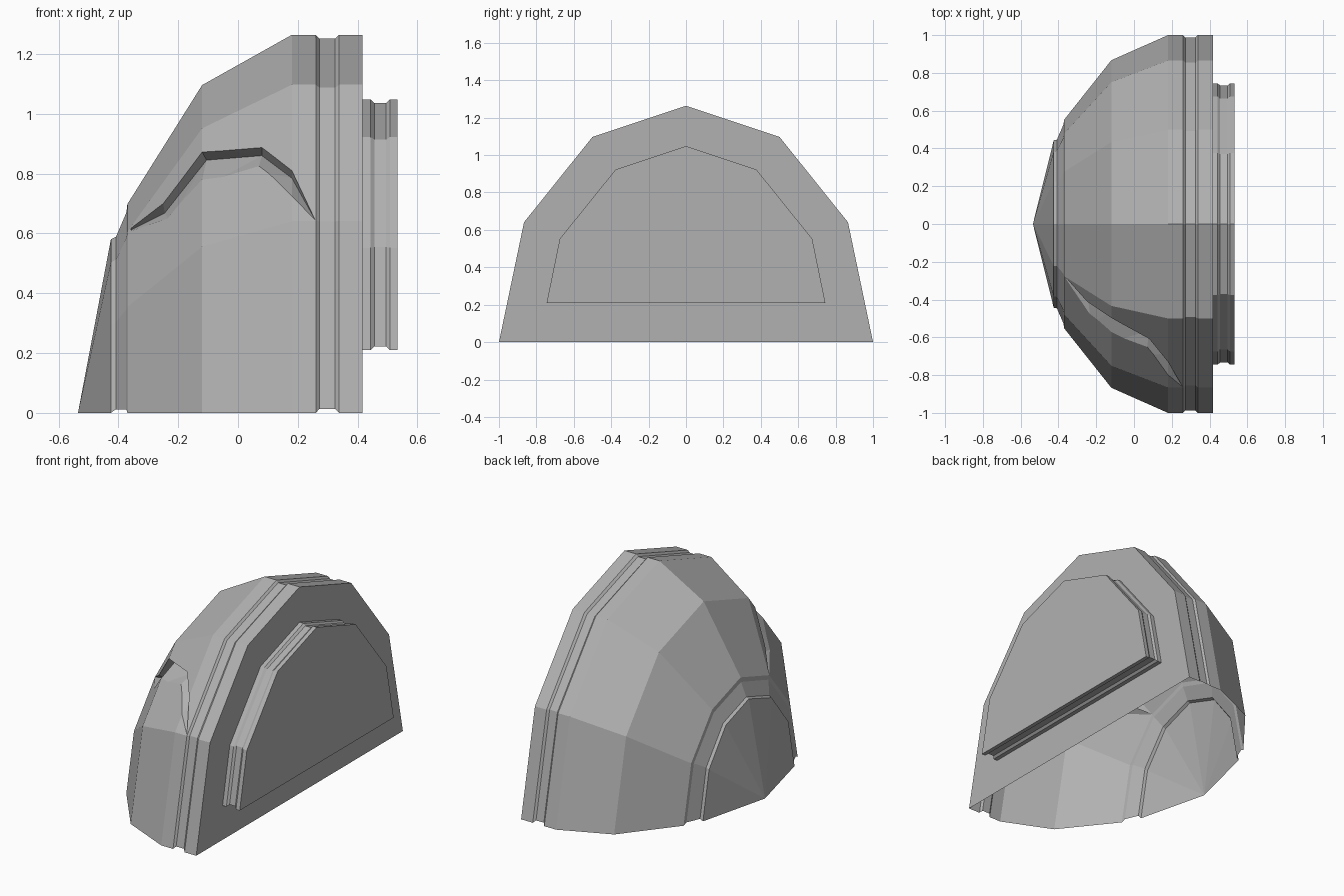
import bpy, bmesh
from mathutils import Vector

if "Cube" in bpy.data.objects:
    bpy.data.objects.remove(bpy.data.objects["Cube"])

grey = bpy.data.materials.new("mid_grey")
grey.diffuse_color = (0.44, 0.44, 0.44, 1)
grey.use_nodes = True
grey.node_tree.nodes["Principled BSDF"].inputs["Base Color"].default_value = grey.diffuse_color


def make_object(name, bm):
    bmesh.ops.recalc_face_normals(bm, faces=bm.faces[:])
    mesh = bpy.data.meshes.new(name)
    bm.to_mesh(mesh)
    bm.free()
    mesh.materials.append(grey)
    obj = bpy.data.objects.new(name, mesh)
    bpy.context.collection.objects.link(obj)
    return obj


def loft(name, rings, triangulate=False):
    """Bridge closed rings; a single-point ring makes a tip, other ends are capped."""
    bm = bmesh.new()
    loops = [[bm.verts.new(p) for p in ring] for ring in rings]
    for a, b in zip(loops, loops[1:]):
        n = max(len(a), len(b))
        for i in range(n):
            j = (i + 1) % n
            if len(a) == 1:
                bm.faces.new((a[0], b[j], b[i]))
            elif len(b) == 1:
                bm.faces.new((a[i], a[j], b[0]))
            else:
                bm.faces.new((a[i], a[j], b[j], b[i]))
    for end in (loops[0], loops[-1]):
        if len(end) > 1:
            bm.faces.new(end)
    if triangulate:
        bmesh.ops.triangulate(bm, faces=bm.faces[:])
    return make_object(name, bm)


def mirrored(half, top):
    return half + [(0, top)] + [(-y, z) for y, z in reversed(half)]


arch_profile = mirrored([(1, 0), (0.866, 0.507), (0.5, 0.868)], 1)


def arch(x, s, inset=0.0, width=1.0):
    return [(x, y * width * (s - inset), inset + z * (s * 1.264 - 2 * inset))
            for y, z in arch_profile]


# Faceted half-dome shell with two recessed seams
body = loft("dome_shell", [[(-0.535, 0, 0)]] + [arch(*r) for r in (
    (-0.425, 0.459, 0, 0.965), (-0.408, 0.475, 0.012, 0.965),
    (-0.373, 0.54, 0.012), (-0.37, 0.552),
    (-0.12, 0.867), (0.18, 1), (0.26, 1), (0.272, 1, 0.013), (0.325, 1, 0.013),
    (0.338, 1), (0.417, 1))])

# Connector plug on the flat side
plug_profile = mirrored([(0.745, 0.21), (0.675, 0.552), (0.377, 0.922)], 1.048)


def plug_ring(x, inset):
    ky, kz = 1 - inset / 0.745, 1 - inset / 0.419
    return [(x, y * ky, 0.629 + (z - 0.629) * kz) for y, z in plug_profile]


loft("connector_plug", [plug_ring(*r) for r in (
    (0.415, 0), (0.443, 0), (0.456, 0.012), (0.495, 0.012), (0.508, 0), (0.533, 0))])

# Curved V groove on the front side only: (upper edge, valley, lower edge) in x, z
stations = [
    ((-0.25, 0.70), (-0.245, 0.668), (-0.235, 0.65)),
    ((-0.12, 0.872), (-0.105, 0.845), (-0.12, 0.78)),
    ((0.08, 0.887), (0.08, 0.86), (0.07, 0.825)),
    ((0.18, 0.81), (0.18, 0.785), (0.18, 0.725)),
]
bpy.context.view_layer.update()


def on_shell(x, z):
    return body.ray_cast(Vector((x, -3, z)), Vector((0, 1, 0)))[1].copy()


rings = [[(-0.371, -0.27, 0.605)]]
for up, mid, low in stations:
    a, c = on_shell(*up), on_shell(*low)
    b = Vector((mid[0], a.y + 0.045, mid[1]))
    rings.append([b, a + (a - b) * 0.5, c + (c - b) * 0.5])
rings.append([on_shell(0.258, 0.645)])
cutter = loft("groove_cutter", rings, True)

mod = body.modifiers.new("groove", 'BOOLEAN')
mod.operation = 'DIFFERENCE'
mod.solver = 'EXACT'
mod.object = cutter
bpy.context.view_layer.objects.active = body
body.select_set(True)
bpy.ops.object.modifier_apply(modifier=mod.name)
bpy.data.objects.remove(cutter)

# Open the underside so the shell is hollow
bm = bmesh.new()
bm.from_mesh(body.data)
floor = [f for f in bm.faces if all(v.co.z < 0.02 for v in f.verts)]
bmesh.ops.delete(bm, geom=floor, context='FACES')
bm.to_mesh(body.data)
bm.free()
